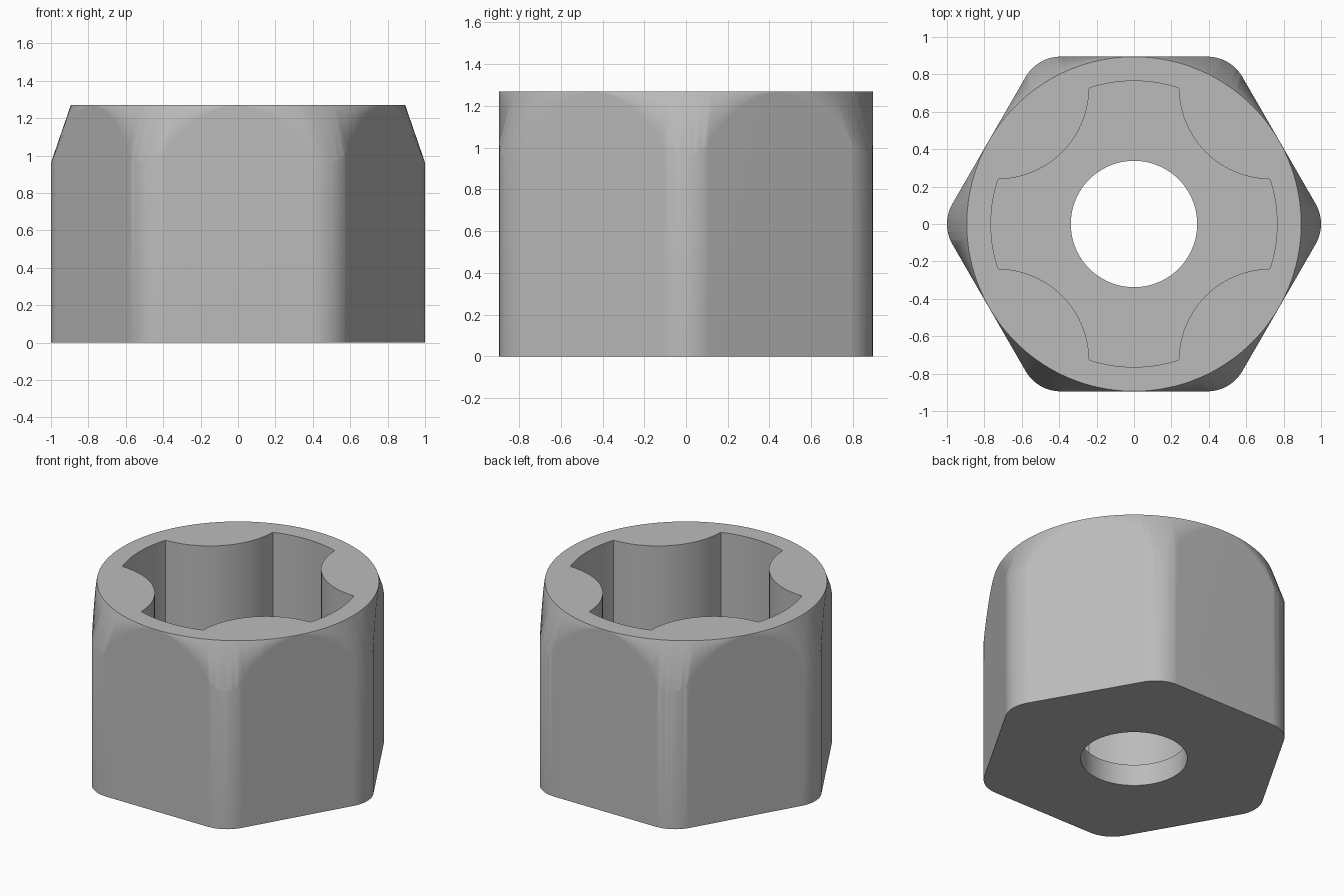
import bpy, bmesh
from math import cos, sin, radians, atan2, hypot, pi

HEIGHT, APOTHEM, CORNER_R = 1.27, 0.895, 0.217
FLOOR, BORE_R = 0.15, 0.338
LOBE_R, SCALLOP_R, SCALLOP_C = 0.765, 0.49, 0.73

cube = bpy.data.objects.get("Cube")
if cube:
    bpy.data.objects.remove(cube, do_unlink=True)

steel = bpy.data.materials.new("plain grey metal")
steel.use_nodes = True
GREY = (0.5, 0.5, 0.5, 1)
steel.diffuse_color = GREY
steel.node_tree.nodes["Principled BSDF"].inputs["Base Color"].default_value = GREY


def arc(cx, cy, r, start, end, steps):
    """Points along a circular arc, angles in radians."""
    angles = [start + (end - start) * i / steps for i in range(steps + 1)]
    return [(cx + r * cos(a), cy + r * sin(a)) for a in angles]


def add_object(name, bm):
    bmesh.ops.recalc_face_normals(bm, faces=bm.faces)
    mesh = bpy.data.meshes.new(name)
    bm.to_mesh(mesh)
    bm.free()
    mesh.materials.append(steel)
    obj = bpy.data.objects.new(name, mesh)
    bpy.context.collection.objects.link(obj)
    return obj


def prism(name, outline, z0, z1):
    """Extrude a closed outline upward."""
    bm = bmesh.new()
    face = bm.faces.new([bm.verts.new((x, y, z0)) for x, y in outline])
    top = bmesh.ops.extrude_face_region(bm, geom=[face])["geom"]
    verts = [v for v in top if isinstance(v, bmesh.types.BMVert)]
    bmesh.ops.translate(bm, verts=verts, vec=(0, 0, z1 - z0))
    return add_object(name, bm)


def cut(target, tool, operation):
    """Apply a boolean and discard the tool."""
    tool.hide_render = True
    mod = target.modifiers.new(tool.name, 'BOOLEAN')
    mod.object, mod.operation, mod.solver = tool, operation, 'EXACT'
    bpy.context.view_layer.objects.active = target
    bpy.ops.object.modifier_apply(modifier=mod.name)
    bpy.data.objects.remove(tool, do_unlink=True)


# Hexagonal body with rounded vertical corners
hexagon = []
centre = (APOTHEM - CORNER_R) / cos(radians(30))
for k in range(6):
    a = k * pi / 3
    hexagon += arc(centre * cos(a), centre * sin(a), CORNER_R, a - pi / 6, a + pi / 6, 10)
body = prism("hex_nut_body", hexagon, 0, HEIGHT + 0.2)

# Conical chamfer around the top, which also trims the height
SLOPE, DROP = 0.344, HEIGHT + 0.2
bm = bmesh.new()
bmesh.ops.create_cone(bm, cap_ends=True, segments=144, depth=DROP,
                      radius1=APOTHEM + SLOPE * DROP, radius2=APOTHEM - 0.001)
bmesh.ops.translate(bm, verts=bm.verts, vec=(0, 0, HEIGHT - DROP / 2))
cut(body, add_object("chamfer_cone", bm), 'INTERSECT')

# Four-lobed socket: outer arcs joined by concave scallops
socket = []
tip_x, tip_y = SCALLOP_C, SCALLOP_C - SCALLOP_R
tip = atan2(tip_y, tip_x)
for k in range(4):
    turn = k * pi / 2
    points = arc(0, 0, LOBE_R, -tip, tip, 14)
    points += arc(SCALLOP_C, SCALLOP_C, SCALLOP_R, -pi / 2, -pi, 24)[1:-1]
    socket += [(x * cos(turn) - y * sin(turn), x * sin(turn) + y * cos(turn))
               for x, y in points]
cut(body, prism("socket_cutter", socket, FLOOR, HEIGHT + 0.2), 'DIFFERENCE')

# Round bore through the floor
bore = arc(0, 0, BORE_R, 0, 2 * pi, 72)[:-1]
cut(body, prism("bore_cutter", bore, -0.2, FLOOR + 0.2), 'DIFFERENCE')

# Smooth curved walls, keep the rims crisp and the flats flat
bpy.ops.object.select_all(action='DESELECT')
body.select_set(True)
bpy.context.view_layer.objects.active = body
bpy.ops.object.shade_smooth_by_angle(angle=radians(30))
weighted = body.modifiers.new("even_flats", 'WEIGHTED_NORMAL')
weighted.keep_sharp = True
